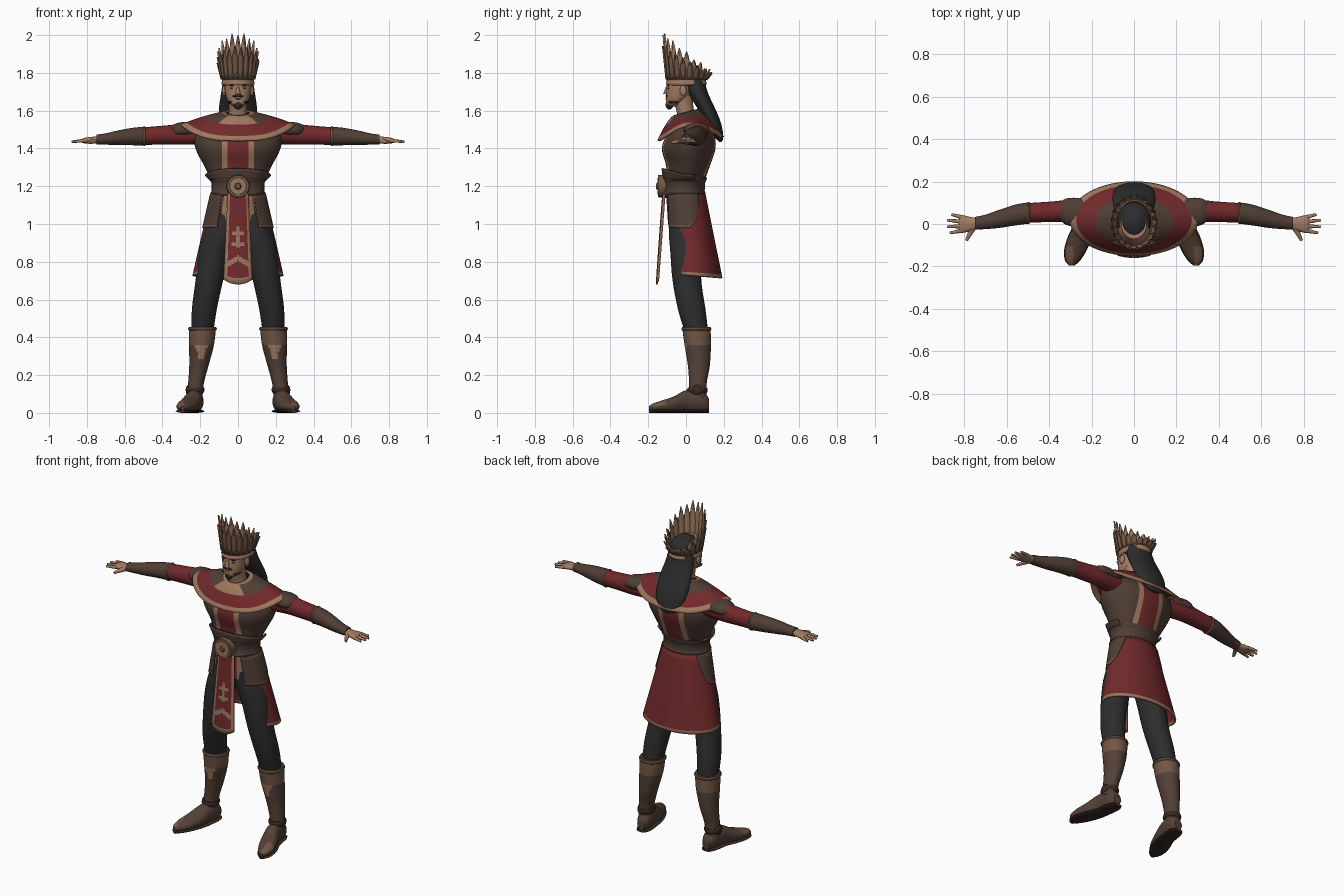
import bpy, bmesh, math
from mathutils import Vector, Matrix
from math import sin, cos, pi, radians

if "Cube" in bpy.data.objects:
    bpy.data.objects.remove(bpy.data.objects["Cube"])


def mat(name, rgb):
    m = bpy.data.materials.new(name)
    m.diffuse_color = (*rgb, 1)
    m.use_nodes = True
    m.node_tree.nodes["Principled BSDF"].inputs["Base Color"].default_value = m.diffuse_color
    return m


TAN = mat("tan gold", (.34, .185, .11))
SKIN = mat("skin", (.36, .20, .125))
RED = mat("deep red", (.165, .022, .024))
BROWN = mat("brown leather", (.078, .047, .035))
BRONZE = mat("dull bronze", (.17, .095, .06))
BLACK = mat("charcoal", (.026, .026, .027))
BOOT = mat("boot brown", (.088, .052, .038))
SOLE = mat("dark sole", (.035, .022, .017))


def finish(name, bm, rule, mirror=False, thick=0, cuts=()):
    """Cut, colour by rule(face centre, normal) and make an object."""
    bmesh.ops.recalc_face_normals(bm, faces=bm.faces)
    for x in cuts:
        bmesh.ops.bisect_plane(bm, geom=bm.verts[:] + bm.edges[:] + bm.faces[:], plane_co=(x, 0, 0), plane_no=(1, 0, 0))
    me = bpy.data.meshes.new(name)
    if callable(rule):
        bm.normal_update()
        for f in bm.faces:
            m = rule(f.calc_center_median(), f.normal)
            if m.name not in me.materials:
                me.materials.append(m)
            f.material_index = me.materials.find(m.name)
    else:
        me.materials.append(rule)
    bm.to_mesh(me)
    bm.free()
    ob = bpy.data.objects.new(name, me)
    bpy.context.collection.objects.link(ob)
    if thick:
        s = ob.modifiers.new("thickness", 'SOLIDIFY')
        s.thickness, s.offset = thick, 0
    if mirror:
        ob.modifiers.new("mirror", 'MIRROR')
    return ob


def grid(name, f, us, vs, rule, wrap=False, caps=False, uv=False, **kw):
    """Sheet or tube of points f(u, v); with uv=True the rule gets (u, v)."""
    bm = bmesh.new()
    rows = [[bm.verts.new(f(u, v)) for u in us] for v in vs]
    n, where = len(us), []
    for j in range(len(vs) - 1):
        for i in range(n if wrap else n - 1):
            k = (i + 1) % n
            bm.faces.new((rows[j][i], rows[j][k], rows[j + 1][k], rows[j + 1][i]))
            where.append(((us[i] + us[k]) / 2 if k else us[i], (vs[j] + vs[j + 1]) / 2))
    if caps:
        bm.faces.new(rows[0])
        bm.faces.new(rows[-1])
    if uv:
        it = iter(where)
        return finish(name, bm, lambda c, nn: rule(*next(it)), **kw)
    return finish(name, bm, rule, **kw)


def catmull(rows, t):
    i = min(int(t), len(rows) - 2)
    s = t - i
    p = [rows[max(0, min(len(rows) - 1, i + d))] for d in (-1, 0, 1, 2)]
    return [.5 * (2 * b + (c - a) * s + (2 * a - 5 * b + 4 * c - d) * s * s + (3 * b - a - 3 * c + d) * s ** 3)
            for a, b, c, d in zip(*p)]


def loft(name, rows, rule, axis='z', n=32, sub=4, floor=-9, caps=True, **kw):
    """Smooth tube of ellipses; each row is position, two centres, two radii."""
    def f(u, v):
        t, a, b, ra, rb = catmull(rows, v)
        a, b = a + ra * cos(u), b + rb * sin(u)
        x, y, z = {'z': (a, b, t), 'x': (t, a, b), 'y': (a, t, b)}[axis]
        return (x, y, max(z, floor))
    return grid(name, f, [2 * pi * i / n for i in range(n)],
                [i / sub for i in range((len(rows) - 1) * sub + 1)], rule, wrap=True, caps=caps, **kw)


def ball(name, c, r, m, **kw):
    bm = bmesh.new()
    bmesh.ops.create_uvsphere(bm, u_segments=20, v_segments=12, radius=1,
                              matrix=Matrix.Translation(c) @ Matrix.Diagonal((*r, 1)))
    return finish(name, bm, m, **kw)


def rod(name, p, q, r0, r1, m, n=12, **kw):
    p, q = Vector(p), Vector(q)
    bm = bmesh.new()
    rot = (q - p).to_track_quat('Z', 'Y').to_matrix().to_4x4()
    bmesh.ops.create_cone(bm, cap_ends=True, segments=n, radius1=r0, radius2=r1, depth=(q - p).length,
                          matrix=Matrix.Translation((p + q) / 2) @ rot)
    return finish(name, bm, m, **kw)


def span(a, b, n):
    return [a + (b - a) * i / n for i in range(n + 1)]


# Legs, boots and shoes
loft("leg", [(1.05, .08, 0, .07, .085), (.95, .095, 0, .09, .09), (.85, .125, 0, .083, .083), (.7, .152, .005, .073, .076),
             (.55, .178, .03, .066, .073), (.43, .188, .055, .058, .062)], BLACK, mirror=True)


def boot_rule(c, n):
    front = n.y < -.55 and abs(c.x - .195) < (c.z - .27) * .45
    return BRONZE if c.z > .365 else TAN if front and c.z > .28 else BOOT


loft("boot_shaft", [(.45, .188, .055, .071, .075), (.36, .193, .062, .066, .07), (.25, .207, .068, .051, .058),
                    (.16, .222, .063, .042, .047), (.08, .23, .06, .042, .047)], boot_rule, sub=6, mirror=True)
loft("boot_cuff_rim", [(.435, .188, .055, .07, .074), (.444, .188, .055, .076, .08), (.455, .188, .055, .07, .074)],
     BOOT, mirror=True)
loft("ankle_strap", [(.105, .228, .06, .044, .05), (.12, .227, .06, .05, .055), (.135, .225, .061, .044, .05)],
     SOLE, mirror=True)
ball("ankle_flap", (.262, .06, .12), (.015, .03, .028), SOLE, mirror=True)
foot = [(.122, .222, .045, .025, .03), (.085, .224, .06, .042, .058), (0, .236, .062, .046, .058),
        (-.06, .255, .045, .053, .044), (-.12, .275, .036, .05, .032), (-.17, .289, .03, .033, .022), (-.195, .293, .027, .01, .01)]
loft("shoe", foot, lambda c, n: BRONZE if c.y < -.1 and n.z > .4 and c.x > .285 else BOOT, axis='y', floor=.01, mirror=True)
loft("sole", [(y, a, .009, r + .004, .009) for y, a, b, r, s in foot], SOLE, axis='y', n=16, mirror=True)

# Torso with striped tunic
def torso_rule(c, n):
    return RED if abs(c.x) < .055 else TAN if abs(c.x) < .085 else BROWN


loft("torso", [(1.0, 0, .0, .14, .095), (1.12, 0, -.005, .133, .098), (1.2, 0, -.01, .13, .1), (1.3, 0, .01, .175, .114),
               (1.4, 0, .014, .225, .142), (1.48, 0, .025, .225, .122), (1.54, 0, .02, .14, .075), (1.57, 0, .005, .06, .05)],
     torso_rule, n=48, cuts=(-.085, -.055, .055, .085))


# Shoulder mantle with coloured bands
def mantle(u, v):
    side = abs(cos(u)) ** 3
    zo = 1.44 + .082 * side + (.02 * sin(u) if sin(u) > 0 else 0)
    zi = 1.588 + .016 * sin(u)
    return (cos(u) * (.062 + .24 * v), .025 * v + sin(u) * (.06 + .112 * v), zi + (zo - zi) * v ** 1.45)


def mantle_rule(u, v):
    front = abs(u - 1.5 * pi) < .62
    if v < .1 or v > .87 or (front and v < .5):
        return TAN
    return RED if v > .5 else BROWN


grid("mantle", mantle, [2 * pi * i / 64 for i in range(64)], [0, .1, .2, .3, .4, .5, .6, .7, .8, .87, .94, 1],
     mantle_rule, wrap=True, uv=True, thick=.01)

# Arms and hands
loft("sleeve", [(.18, .045, 1.47, .06, .05), (.3, .06, 1.474, .053, .054), (.4, .057, 1.47, .048, .05),
                (.51, .052, 1.465, .046, .046)], RED, axis='x', mirror=True)
loft("shoulder_pad", [(.2, .05, 1.495, .06, .04), (.27, .055, 1.5, .068, .04), (.32, .058, 1.497, .062, .038),
                      (.35, .06, 1.495, .04, .025)], BROWN, axis='x', mirror=True)
loft("forearm_guard", [(.495, .052, 1.465, .05, .05), (.56, .042, 1.463, .049, .046), (.64, .023, 1.456, .042, .038),
                       (.7, .01, 1.45, .034, .03), (.75, .003, 1.447, .03, .026)], BROWN, axis='x', mirror=True)
loft("forearm_rim", [(.49, .052, 1.465, .047, .047), (.497, .052, 1.465, .053, .053), (.505, .05, 1.465, .047, .047)],
     BRONZE, axis='x', mirror=True)
loft("palm", [(.735, .003, 1.446, .025, .02), (.77, 0, 1.444, .033, .018), (.81, 0, 1.442, .042, .015), (.825, 0, 1.44, .036, .01)],
     SKIN, axis='x', n=20, mirror=True)
for i, (x, y) in enumerate([(.86, .045), (.88, .018), (.88, -.013), (.868, -.042)]):
    rod(f"finger_{i + 1}", (.805, .03 - .02 * i, 1.442), (x, y, 1.436), .011, .006, SKIN, mirror=True)
rod("thumb", (.755, -.01, 1.442), (.79, -.078, 1.43), .016, .007, SKIN, mirror=True)

# Belt, front sash and buckle
loft("belt", [(1.15, 0, -.01, .132, .1), (1.153, 0, -.01, .143, .112), (1.165, 0, -.01, .145, .114), (1.175, 0, -.01, .139, .109),
              (1.22, 0, -.008, .141, .11), (1.23, 0, -.007, .15, .115), (1.245, 0, -.006, .153, .116), (1.25, 0, -.006, .14, .105)],
     BROWN, n=48, sub=2)
grid("waist_sash", lambda u, v: ((.148 + .024 * v) * sin(u), -.003 - (.114 + .008 * v) * cos(u),
                                 1.235 + v * (.025 + .035 * max(0, cos(u)))),
     span(-2, 2, 32), span(0, 1, 4), BROWN, thick=.01)
rod("buckle", (0, -.105, 1.2), (0, -.148, 1.2), .062, .058, BRONZE, n=32)
rod("buckle_plate", (0, -.145, 1.2), (0, -.152, 1.2), .046, .044, TAN, n=32)
rod("buckle_boss", (0, -.15, 1.2), (0, -.16, 1.2), .02, .014, BRONZE, n=8)


# Skirt open at the front; angle is measured from the back
def skirt_point(a, v, off=0):
    return ((.137 + .1 * v + off) * sin(a), .047 * v - .005 + (.103 + .043 * v + off) * cos(a), 1.16 - .435 * v - .012 * v * cos(a))


def edge(v):
    return radians(146 - 9 * v)


grid("skirt", lambda u, v: skirt_point(u * edge(v), v), [-1, -.96] + span(-.92, .92, 46) + [.96, 1], span(0, .96, 12) + [1],
     lambda u, v: TAN if abs(u) > .96 or v > .96 else RED, uv=True, thick=.01)
grid("hip_flap", lambda u, v: skirt_point(radians(98 + 46 * u), v * (.02 + .4 * (1 - max(0, -u) ** 2.5)), .008),
     span(-1, 1, 24), span(0, .92, 6) + [1], lambda u, v: BRONZE if v > .92 else BROWN, uv=True, thick=.006, mirror=True)


# Front hanging panel
def panel_rule(u, v):
    if abs(u) > .76 or v > .94:
        return TAN
    chevron = .7 < v - .1 * abs(u) < .76
    stem = abs(u) < .14 and .38 < v < .62
    bar = abs(u) < .5 and (.44 < v < .48 or .56 < v < .6)
    return TAN if chevron or stem or bar else RED


grid("front_panel", lambda u, v: (u * (.054 + .022 * v), -.122 - .034 * v + .01 * u * u,
                                  1.16 - .455 * v - .025 * v ** 4 * (1 - u * u)),
     [-1, -.76] + span(-.7, .7, 20) + [.76, 1], span(0, .94, 47) + [1], panel_rule, uv=True, thick=.008)

# Head, face and beard
loft("neck", [(1.53, 0, .01, .06, .055), (1.58, 0, .0, .05, .047), (1.63, 0, -.01, .048, .048), (1.68, 0, -.015, .05, .05)], SKIN)
loft("head", [(1.622, 0, -.072, .022, .02), (1.635, 0, -.064, .042, .04), (1.665, 0, -.045, .06, .06), (1.7, 0, -.034, .068, .07),
              (1.74, 0, -.025, .073, .077), (1.78, 0, -.01, .076, .085), (1.83, 0, 0, .06, .07)], SKIN)
rod("nose", (0, -.1, 1.727), (0, -.107, 1.687), .006, .014, SKIN)
ball("ear", (.074, -.015, 1.705), (.01, .018, .028), SKIN, mirror=True)
ball("eye", (.029, -.092, 1.718), (.012, .006, .005), BLACK, mirror=True)
ball("eyebrow", (.03, -.094, 1.734), (.019, .007, .004), BLACK, mirror=True)
ball("moustache", (.014, -.102, 1.677), (.018, .007, .005), BLACK, mirror=True)
ball("lips", (0, -.1, 1.664), (.018, .008, .005), BRONZE)
ball("goatee", (0, -.088, 1.632), (.024, .02, .026), BLACK)
ball("jaw_beard", (.04, -.066, 1.645), (.016, .028, .008), BLACK, mirror=True)

# Hair
ball("hair_cap", (0, .012, 1.775), (.081, .092, .075), BLACK)
loft("long_hair", [(1.81, 0, .035, .06, .05), (1.75, 0, .045, .08, .055), (1.69, 0, .065, .09, .053), (1.62, 0, .103, .1, .047),
                   (1.55, 0, .138, .1, .042), (1.49, 0, .163, .085, .032), (1.45, 0, .178, .055, .018), (1.435, 0, .182, .02, .006)], BLACK)

# Feather crown, tall in front and low behind
loft("crown_band", [(1.735, 0, .002, .08, .1), (1.745, 0, .002, .085, .105), (1.755, 0, .002, .081, .101), (1.775, 0, .003, .083, .104),
                    (1.785, 0, .003, .089, .109), (1.795, 0, .003, .084, .104)], TAN, n=40, caps=False, thick=.006)
for ring, (count, shrink, half) in enumerate([(20, 1, .016), (20, .72, .014)]):
    for i in range(count):
        a = 2 * pi * (i + ring * .5) / count
        out = Vector((sin(a), -cos(a), 0))
        side = Vector((cos(a), sin(a), 0))
        base = Vector((.082 * sin(a), .003 - .102 * cos(a), 1.765))
        h = (.137 + .098 * cos(a) + .012 * (i % 2) * (i > 0)) * shrink
        lean = .022 - .004 * cos(a)

        def feather(u, v):
            w = half * (.75 + 1.1 * v - 1.8 * v ** 3) if v < 1 else .0008
            return base + out * (lean * v + .005 * (1 - abs(u)) + .004 * ring) + side * (u * w) + Vector((0, 0, h * v))
        grid(f"crown_feather_{ring + 1}_{i + 1}", feather, [-1, 0, 1], [0, .25, .5, .7, .85, 1], TAN if ring == 0 else BRONZE, thick=.004)

# Smooth shading that keeps hard edges
bpy.ops.object.select_all(action='DESELECT')
for ob in bpy.context.scene.objects:
    ob.select_set(True)
    bpy.context.view_layer.objects.active = ob
bpy.ops.object.shade_smooth_by_angle(angle=radians(40))
